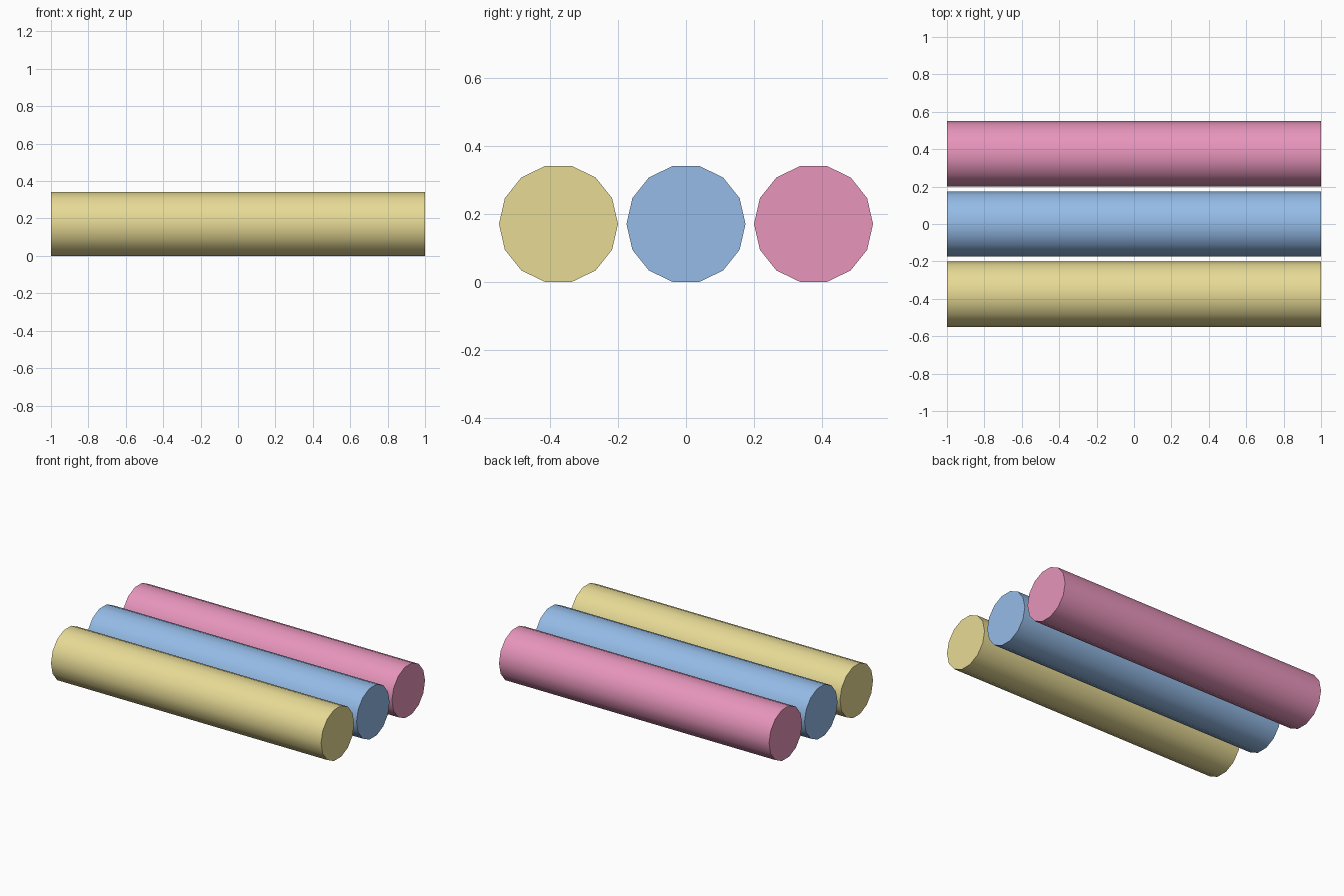
import bpy
import math

cube = bpy.data.objects.get("Cube")
if cube:
    bpy.data.objects.remove(cube, do_unlink=True)

SIDES = 14
RADIUS = 0.175
LENGTH = 2.0
SPACING = 0.375
REST_HEIGHT = RADIUS * math.cos(math.pi / SIDES)  # flat side rests on the floor


def make_material(name, rgb):
    mat = bpy.data.materials.new(name)
    mat.use_nodes = True
    colour = (*rgb, 1.0)
    mat.diffuse_color = colour
    bsdf = next(n for n in mat.node_tree.nodes if n.type == "BSDF_PRINCIPLED")
    bsdf.inputs["Base Color"].default_value = colour
    return mat


def make_rod(name, y, mat):
    bpy.ops.mesh.primitive_cylinder_add(
        vertices=SIDES, radius=RADIUS, depth=LENGTH,
        location=(0, y, REST_HEIGHT), rotation=(0, math.pi / 2, 0))
    rod = bpy.context.object
    rod.name = name
    rod.data.materials.append(mat)
    bpy.ops.object.shade_smooth_by_angle(angle=math.radians(30))


# Three parallel rods, front to back
make_rod("front_rod", -SPACING, make_material("soft yellow", (0.8, 0.7, 0.3)))
make_rod("middle_rod", 0, make_material("soft blue", (0.3, 0.5, 0.8)))
make_rod("back_rod", SPACING, make_material("soft pink", (0.8, 0.3, 0.5)))
